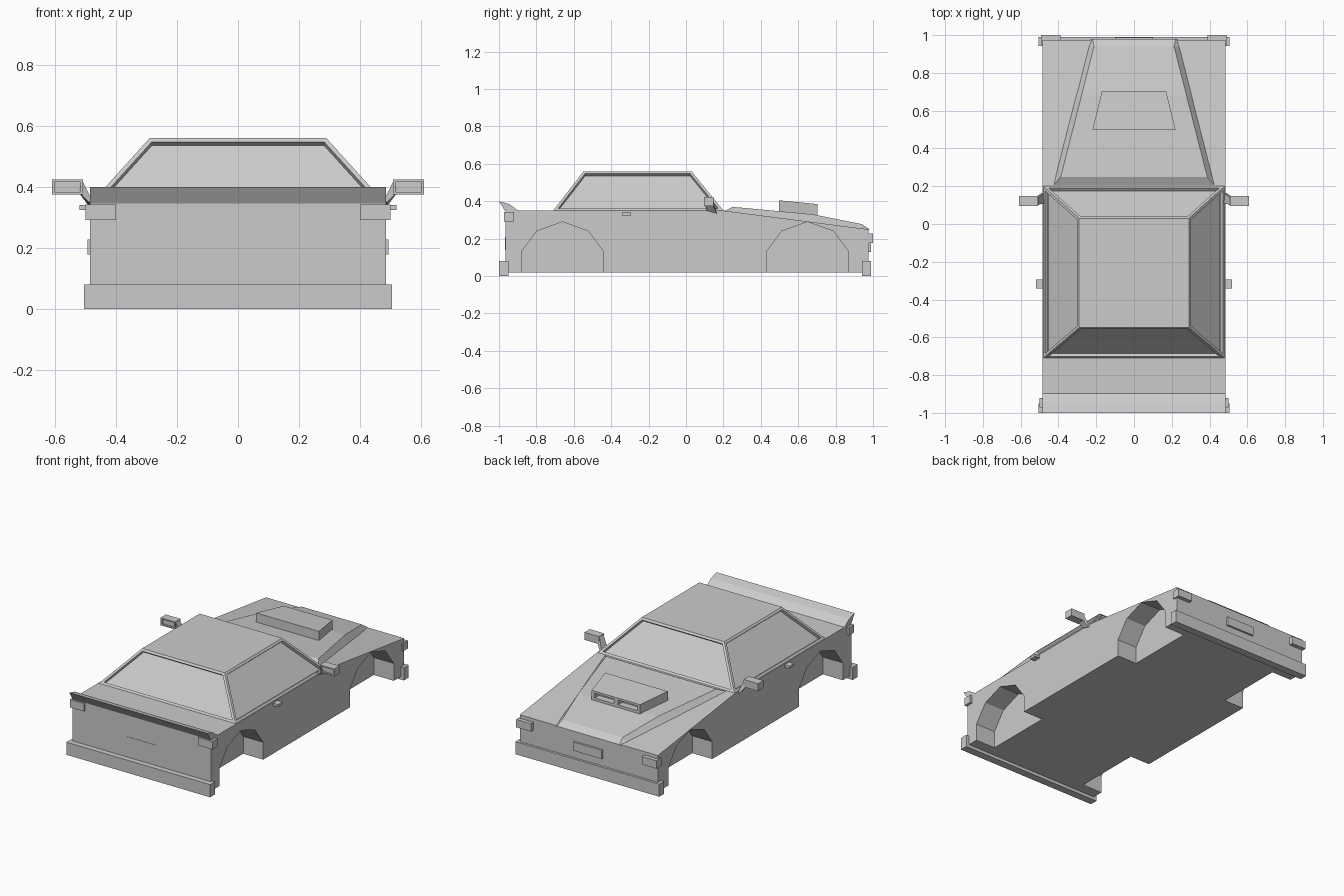
import bpy, bmesh
from mathutils import Vector

if "Cube" in bpy.data.objects:
    bpy.data.objects.remove(bpy.data.objects["Cube"])

grey = bpy.data.materials.new("plain grey")
grey.use_nodes = True
grey.diffuse_color = (0.6, 0.6, 0.6, 1)
grey.node_tree.nodes["Principled BSDF"].inputs["Base Color"].default_value = (0.6, 0.6, 0.6, 1)


def loft(name, ring_a, ring_b, recess=None):
    """Solid between two matching rings; recess = (face rule, border, depth)."""
    bm = bmesh.new()
    a = [bm.verts.new(p) for p in ring_a]
    b = [bm.verts.new(p) for p in ring_b]
    n = len(a)
    bm.faces.new(a)
    bm.faces.new(b)
    for i in range(n):
        j = (i + 1) % n
        bm.faces.new((a[i], a[j], b[j], b[i]))
    bmesh.ops.recalc_face_normals(bm, faces=bm.faces)
    if recess:
        rule, border, depth = recess
        bm.normal_update()
        panes = [f for f in bm.faces if rule(f.normal)]
        bmesh.ops.inset_individual(bm, faces=panes, thickness=border, use_even_offset=True)
        # Push each pane inward with its own walls
        for f in panes:
            out = bmesh.ops.extrude_discrete_faces(bm, faces=[f])["faces"][0]
            bmesh.ops.translate(bm, verts=out.verts, vec=-depth * out.normal) if out.normal.length else None
    mesh = bpy.data.meshes.new(name)
    bm.to_mesh(mesh)
    bm.free()
    mesh.materials.append(grey)
    obj = bpy.data.objects.new(name, mesh)
    bpy.context.scene.collection.objects.link(obj)
    return obj


def rect(x0, x1, y0, y1, z):
    return [(x0, y0, z), (x1, y0, z), (x1, y1, z), (x0, y1, z)]


def box(name, x, y, z, recess=None):
    return loft(name, rect(*x, *y, z[0]), rect(*x, *y, z[1]), recess)


def prism(name, profile, x0, x1):
    """Extrude a (y, z) profile across x."""
    return loft(name, [(x0, y, z) for y, z in profile], [(x1, y, z) for y, z in profile])


def cut(obj, cutter):
    mod = obj.modifiers.new("cut", "BOOLEAN")
    mod.operation = "DIFFERENCE"
    mod.solver = "EXACT"
    mod.object = cutter
    bpy.context.view_layer.objects.active = obj
    bpy.ops.object.modifier_apply(modifier=mod.name)
    bpy.data.objects.remove(cutter)


# Lower body with four faceted wheel arches
body = prism("body", [(-.965, .02), (-.965, .35), (.2, .35), (.975, .25), (.975, .02)], -.485, .485)
half_arch = [(.22, -.05), (.22, .13), (.138, .24)]
arch = half_arch + [(0, .29)] + [(-y, z) for y, z in reversed(half_arch)]
for centre in (-.66, .65):
    for s in (-1, 1):
        profile = [(centre + y, z) for y, z in arch]
        cut(body, prism("arch_cutter", profile, s * .345, s * .6))

# Cabin with recessed windows on the four sloping sides
loft("cabin", rect(-.48, .48, -.71, .2, .35), rect(-.29, .29, -.548, .03, .56),
     (lambda n: .1 < n.z < .95, .015, .02))

# Raised bonnet panel, tapering towards the nose with bevelled sides
sections = [(.2, .43, .345), (.25, .418, .37), (.68, .308, .33), (.94, .242, .278), (.98, .23, .25)]
bm = bmesh.new()
rows = []
for i, (y, w, z) in enumerate(sections):
    base = .35 - (y - .2) * .129 - .004
    inner = w - (0 if i == 0 else .03 if i < 4 else .01)
    rows.append([bm.verts.new(p) for p in
                 ((-w, y, base), (-inner, y, max(z, base)), (inner, y, max(z, base)), (w, y, base))])
for r, q in zip(rows, rows[1:]):
    for i in range(3):
        bm.faces.new((r[i], r[i + 1], q[i + 1], q[i]))
bmesh.ops.remove_doubles(bm, verts=bm.verts, dist=.0005)
bmesh.ops.recalc_face_normals(bm, faces=bm.faces)
if sum(f.normal.z for f in bm.faces) < 0:
    bmesh.ops.reverse_faces(bm, faces=bm.faces)
bonnet_mesh = bpy.data.meshes.new("bonnet_panel")
bm.to_mesh(bonnet_mesh)
bm.free()
bonnet_mesh.materials.append(grey)
bpy.context.scene.collection.objects.link(bpy.data.objects.new("bonnet_panel", bonnet_mesh))

# Bonnet scoop with two intake slots
scoop = loft("bonnet_scoop",
             [(-.22, .497, .3), (.22, .497, .3), (.17, .703, .3), (-.17, .703, .3)],
             [(-.22, .497, .405), (.22, .497, .405), (.17, .703, .385), (-.17, .703, .385)])
for s in (-1, 1):
    slot = box("slot_cutter", sorted((s * .015, s * .15)), (.66, .75), (.342, .372))
    cut(scoop, slot)

# Tail spoiler
prism("spoiler", [(-.965, .345), (-1, .4), (-.945, .385), (-.895, .349)], -.485, .485)

# Bumpers and number plates
box("rear_bumper", (-.505, .505), (-1, -.95), (0, .08))
box("front_bumper", (-.505, .505), (.942, .99), (0, .08))
box("rear_plate", (-.1, .1), (-.967, -.96), (.14, .21))
box("front_plate", (-.1, .1), (.97, .988), (.13, .185))

# Paired side parts
for s, side in ((-1, "right"), (1, "left")):
    def span(a, b):
        return sorted((s * a, s * b))
    box(side + "_tail_light", span(.4, .5), (-.972, -.92), (.292, .342))
    box(side + "_front_light", span(.39, .493), (.97, 1), (.178, .228))
    box(side + "_front_marker", span(.47, .493), (.95, .985), (.178, .228))
    box(side + "_door_handle", span(.47, .52), (-.342, -.295), (.325, .341))
    box(side + "_mirror", span(.508, .61), (.095, .148), (.376, .424),
        (lambda n: n.y < -.9, .008, .01))
    # Sloping arm from the door to the mirror
    loft(side + "_mirror_arm",
         [(s * .475, .11, .35), (s * .475, .165, .335), (s * .488, .165, .335), (s * .488, .11, .35)],
         [(s * .51, .1, .42), (s * .51, .14, .42), (s * .525, .14, .385), (s * .525, .1, .385)])
